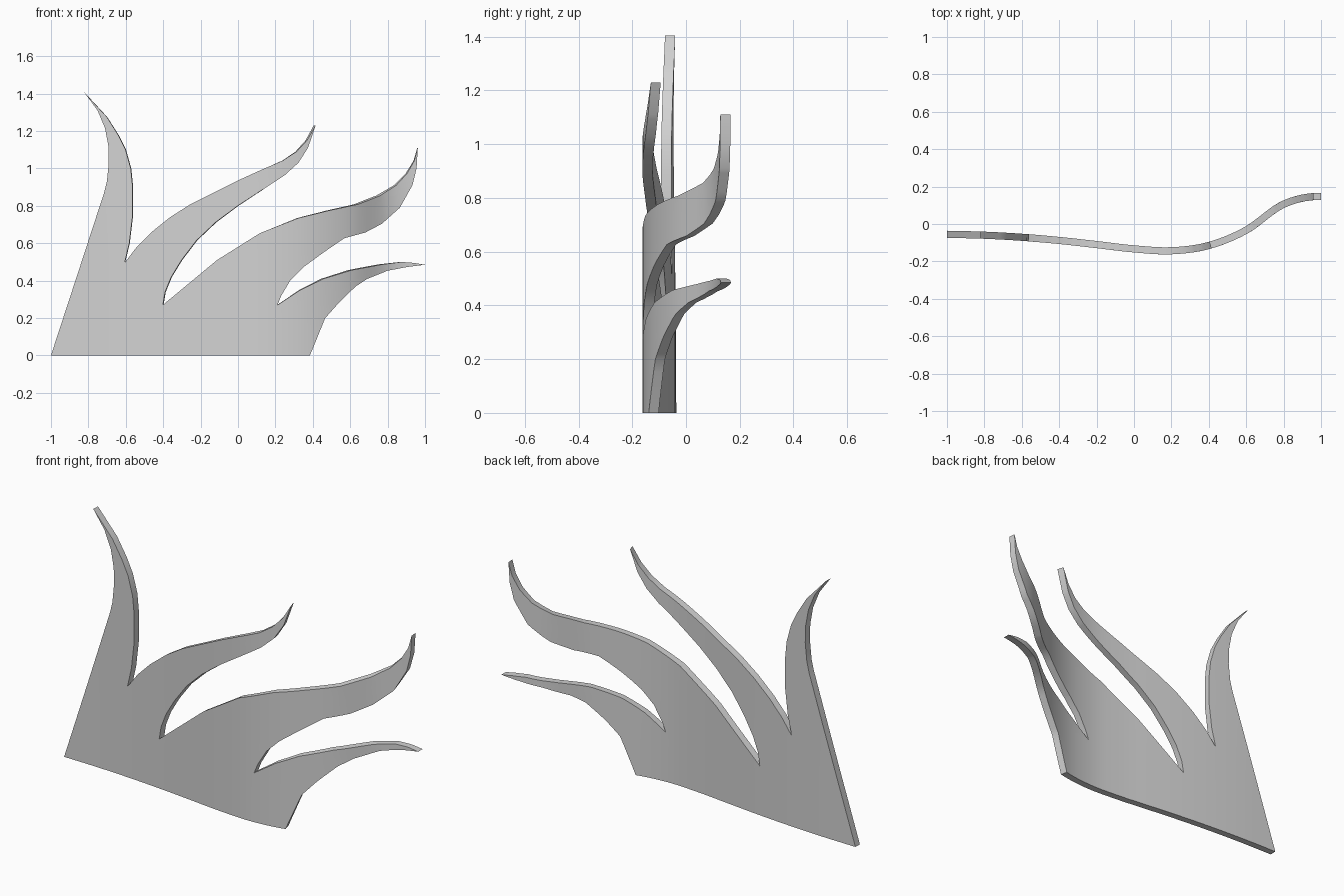
import bpy, bmesh, math
from mathutils import Vector
from mathutils.geometry import tessellate_polygon

if "Cube" in bpy.data.objects:
    bpy.data.objects.remove(bpy.data.objects["Cube"])

# Flame outline in x, z: one list per tongue, going round from the bottom right
base = [(-1, 0), (0.38, 0), (0.46, 0.20)]
low_tongue = [(0.53, 0.28), (0.62, 0.37), (0.68, 0.41), (0.79, 0.453), (0.90, 0.473),
              (1.0, 0.485), (0.94, 0.495), (0.87, 0.50), (0.76, 0.487), (0.60, 0.457),
              (0.45, 0.41), (0.33, 0.35), (0.21, 0.27)]
right_tongue = [(0.23, 0.32), (0.28, 0.405), (0.35, 0.475), (0.45, 0.55), (0.56, 0.627),
                (0.67, 0.658), (0.76, 0.705), (0.86, 0.79), (0.93, 0.91), (0.953, 1.0),
                (0.96, 1.11), (0.94, 1.04), (0.90, 0.973), (0.84, 0.91), (0.75, 0.855),
                (0.63, 0.808), (0.48, 0.775), (0.32, 0.735), (0.12, 0.655), (-0.11, 0.51),
                (-0.40, 0.27)]
mid_tongue = [(-0.388, 0.34), (-0.355, 0.42), (-0.30, 0.51), (-0.22, 0.615), (-0.12, 0.71),
              (0, 0.80), (0.13, 0.885), (0.25, 0.965), (0.32, 1.03), (0.37, 1.11),
              (0.41, 1.23), (0.365, 1.15), (0.31, 1.09), (0.24, 1.043), (0.12, 0.99),
              (0, 0.935), (-0.12, 0.875), (-0.25, 0.81), (-0.36, 0.74), (-0.46, 0.66),
              (-0.54, 0.58), (-0.605, 0.495)]
left_tongue = [(-0.58, 0.60), (-0.562, 0.75), (-0.562, 0.90), (-0.572, 1.0), (-0.60, 1.10),
               (-0.64, 1.18), (-0.70, 1.275), (-0.82, 1.405), (-0.75, 1.31), (-0.71, 1.215),
               (-0.692, 1.12), (-0.69, 1.03), (-0.70, 0.93), (-0.715, 0.87)]
outline = base + low_tongue + right_tongue + mid_tongue + left_tongue

# Bend of the plate's middle surface: y at evenly spaced x
STEP = 0.2
BEND = [-0.055, -0.060, -0.071, -0.088, -0.110, -0.133, -0.143, -0.115, -0.033, 0.106, 0.148]
THICK = 0.038


def bend(x):
    """Smooth curve through the BEND values."""
    u = min(max((x + 1) / STEP, 0), len(BEND) - 1)
    i = min(int(u), len(BEND) - 2)
    t = u - i
    a, b = BEND[i], BEND[i + 1]
    m0 = (b - BEND[i - 1]) / 2 if i else b - a
    m1 = (BEND[i + 2] - a) / 2 if i + 2 < len(BEND) else 0
    return ((2*t**3 - 3*t**2 + 1) * a + (t**3 - 2*t**2 + t) * m0
            + (3*t**2 - 2*t**3) * b + (t**3 - t**2) * m1)


# Flat sheet, sliced in x so that it can bend
bm = bmesh.new()
verts = [bm.verts.new((x, 0, z)) for x, z in outline]
for tri in tessellate_polygon([[Vector((x, z, 0)) for x, z in outline]]):
    bm.faces.new([verts[i] for i in tri])
bmesh.ops.recalc_face_normals(bm, faces=bm.faces[:])
for i in range(1, 50):
    bmesh.ops.bisect_plane(bm, geom=bm.verts[:] + bm.edges[:] + bm.faces[:], dist=1e-5,
                           plane_co=(-1 + 0.04 * i, 0, 0), plane_no=(1, 0, 0))

# Thicken, then bend along the curve
ext = bmesh.ops.extrude_face_region(bm, geom=bm.faces[:])
back = {v for v in ext["geom"] if isinstance(v, bmesh.types.BMVert)}
for v in bm.verts:
    x = v.co.x
    slope = (bend(x + 0.01) - bend(x - 0.01)) / 0.02
    off = (THICK if v in back else -THICK) / 2
    n = math.hypot(1, slope)
    v.co.x = x - off * slope / n
    v.co.y = bend(x) + off / n
bmesh.ops.recalc_face_normals(bm, faces=bm.faces[:])

mesh = bpy.data.meshes.new("flame_plate")
bm.to_mesh(mesh)
bm.free()
flame = bpy.data.objects.new("flame_plate", mesh)
bpy.context.collection.objects.link(flame)

grey = bpy.data.materials.new("plain grey")
grey.diffuse_color = (0.65, 0.65, 0.65, 1)
grey.use_nodes = True
grey.node_tree.nodes["Principled BSDF"].inputs["Base Color"].default_value = grey.diffuse_color
mesh.materials.append(grey)

bpy.context.view_layer.objects.active = flame
flame.select_set(True)
bpy.ops.object.shade_smooth_by_angle(angle=math.radians(30))
